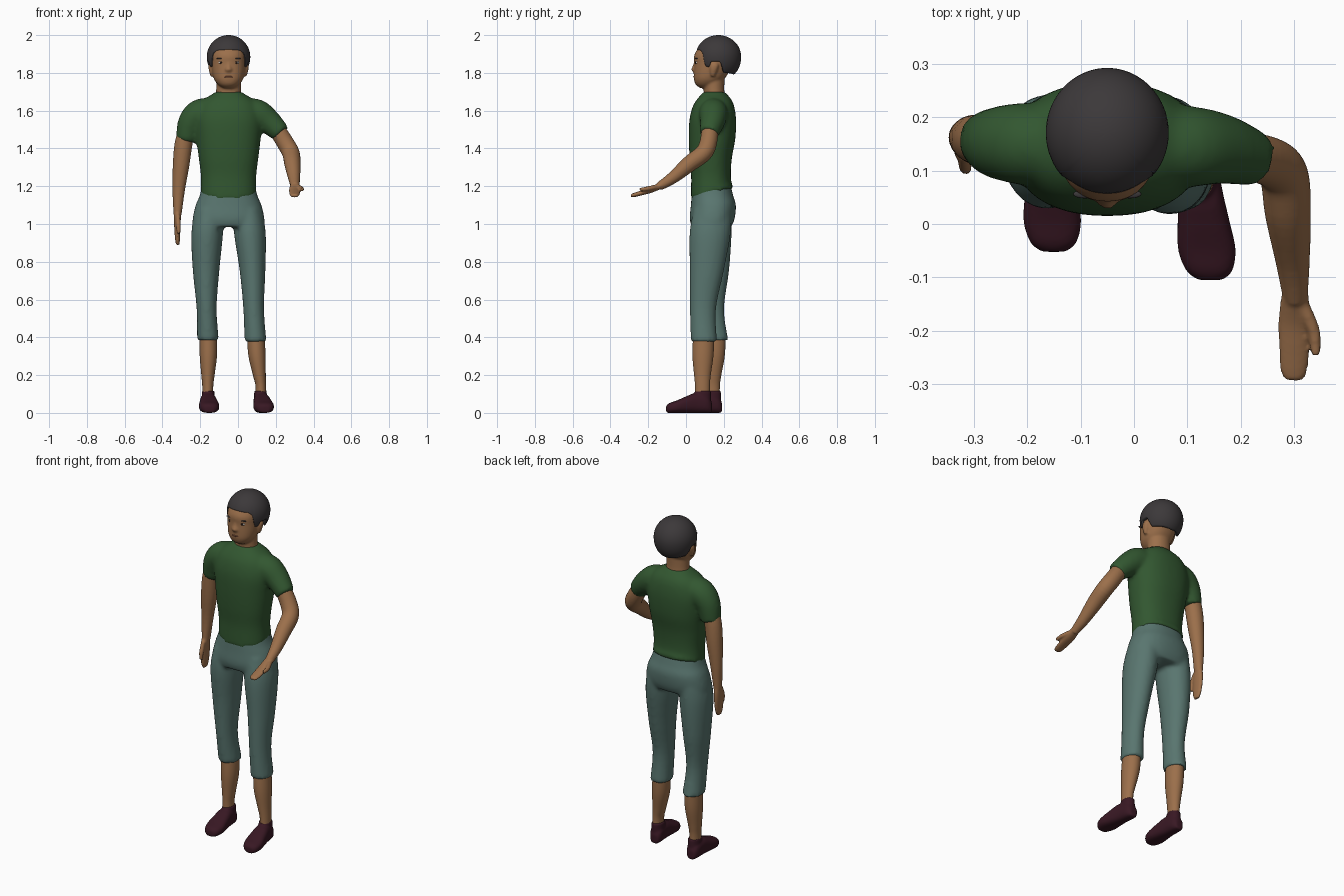
import bpy, bmesh, math
from mathutils import Vector

CX = -0.05  # centre line of the body


def material(name, rgb):
    m = bpy.data.materials.new(name)
    m.diffuse_color = (*rgb, 1)
    return m


SKIN = material("skin", (0.33, 0.16, 0.07))
SHIRT = material("green_cloth", (0.032, 0.095, 0.03))
PANTS = material("grey_green_cloth", (0.10, 0.18, 0.16))
SHOES = material("dark_red_leather", (0.04, 0.009, 0.017))
HAIR = material("dark_hair", (0.045, 0.04, 0.042))
WHITE = material("eye_white", (0.6, 0.55, 0.5))
DARK = material("iris", (0.02, 0.012, 0.01))
LIP = material("lip", (0.24, 0.09, 0.05))


def spline(pts, steps=5):
    """Catmull-Rom through stations (x, y, z, ru, rv)."""
    pts = [Vector(p if len(p) == 5 else (*p, p[3])) for p in pts]
    ext = [pts[0]] + pts + [pts[-1]]
    out = []
    for a, b, c, d in zip(ext, ext[1:], ext[2:], ext[3:]):
        for i in range(steps):
            t = i / steps
            out.append(0.5 * (2 * b + (c - a) * t + (2 * a - 5 * b + 4 * c - d) * t * t
                              + (3 * b - a - 3 * c + d) * t ** 3))
    return out + [pts[-1]]


def tube(bm, pts, axis=None, ref=(1, 0, 0), power=2.0, n=32):
    """Loft superellipse rings; rings face `axis`, or the path if None."""
    st = spline(pts)
    rings = []
    for i, s in enumerate(st):
        p = Vector(s[:3])
        t = Vector(axis) if axis else (Vector(st[min(i + 1, len(st) - 1)][:3])
                                       - Vector(st[max(i - 1, 0)][:3])).normalized()
        r = Vector(ref)
        u = (r - t * r.dot(t)).normalized()
        v = t.cross(u)
        ring = []
        for k in range(n):
            c, q = math.cos(math.tau * k / n), math.sin(math.tau * k / n)
            c = math.copysign(abs(c) ** (2 / power), c)
            q = math.copysign(abs(q) ** (2 / power), q)
            ring.append(bm.verts.new(p + u * c * s[3] + v * q * s[4]))
        rings.append(ring)
    for a, b in zip(rings, rings[1:]):
        for k in range(n):
            bm.faces.new((a[k], a[(k + 1) % n], b[(k + 1) % n], b[k]))
    bm.faces.new(rings[0])
    bm.faces.new(rings[-1])


def body_rings(rows):
    """Rows (z, half width, front y, back y) -> stations on the centre line."""
    return [(CX, (f + b) / 2, z, w, (b - f) / 2) for z, w, f, b in rows]


def finish(bm, name, mat, voxel=None, smooth=5):
    bmesh.ops.recalc_face_normals(bm, faces=bm.faces)
    for f in bm.faces:
        f.smooth = True
    me = bpy.data.meshes.new(name)
    bm.to_mesh(me)
    bm.free()
    me.materials.append(mat)
    ob = bpy.data.objects.new(name, me)
    bpy.context.collection.objects.link(ob)
    if voxel:
        m = ob.modifiers.new("blend", 'REMESH')
        m.mode, m.voxel_size, m.use_smooth_shade = 'VOXEL', voxel, True
        s = ob.modifiers.new("soften", 'SMOOTH')
        s.factor, s.iterations = 0.5, smooth
    return ob


def ball(name, mat, loc, size):
    bm = bmesh.new()
    bmesh.ops.create_uvsphere(bm, u_segments=20, v_segments=12, radius=1)
    for v in bm.verts:
        v.co = Vector(loc) + Vector(a * b for a, b in zip(v.co, size))
    return finish(bm, name, mat)


UP = (0, 0, 1)

# Shirt: torso plus two sleeves, hem dipping at the front
bm = bmesh.new()
tube(bm, body_rings([(1.15, .149, .026, .25), (1.19, .147, .027, .243), (1.26, .147, .027, .237),
                     (1.35, .158, .019, .243), (1.45, .17, .015, .261), (1.55, .178, .018, .265),
                     (1.62, .16, .035, .256), (1.66, .13, .058, .24), (1.685, .09, .08, .218),
                     (1.70, .07, .09, .207)]), UP, power=2.3, n=48)
for v in bm.verts:
    if v.co.z < 1.175:
        v.co.z += (v.co.y - 0.1) * 0.3
tube(bm, [(-.13, .145, 1.60, .066), (-.20, .15, 1.585, .077), (-.25, .152, 1.535, .069),
          (-.276, .157, 1.44, .054)], ref=(0, 1, 0))
tube(bm, [(.03, .145, 1.60, .066), (.10, .145, 1.585, .076), (.165, .14, 1.54, .066),
          (.23, .12, 1.478, .051)], ref=(0, 1, 0))
finish(bm, "shirt", SHIRT, 0.011, 8)

# Trousers: pelvis plus two cropped legs
bm = bmesh.new()
tube(bm, body_rings([(1.21, .138, .038, .235), (1.15, .153, .03, .25), (1.10, .174, .026, .264),
                     (1.03, .19, .02, .258), (.985, .19, .03, .24)]), UP, power=2.3, n=48)
tube(bm, [(.05, .14, 1.08, .075, .10), (.063, .128, .95, .084, .109), (.077, .11, .75, .068, .09),
          (.083, .09, .55, .055, .069), (.093, .095, .375, .058, .07)], UP)
tube(bm, [(-.15, .14, 1.08, .075, .10), (-.163, .135, .95, .084, .107), (-.169, .138, .75, .07, .09),
          (-.166, .133, .55, .053, .069), (-.159, .153, .385, .058, .071)], UP)
finish(bm, "trousers", PANTS, 0.011, 5)

# Lower legs
for name, pts in {
    "left_lower_leg": [(.093, .095, .44, .045, .055), (.1, .09, .31, .046, .056),
                       (.113, .087, .2, .034, .044), (.121, .087, .14, .028, .039),
                       (.121, .087, .06, .03, .04)],
    "right_lower_leg": [(-.158, .155, .44, .045, .055), (-.157, .15, .31, .046, .056),
                        (-.159, .143, .2, .035, .044), (-.16, .14, .14, .029, .039),
                        (-.16, .14, .06, .03, .04)]}.items():
    bm = bmesh.new()
    tube(bm, pts, UP)
    finish(bm, name, SKIN)

# Shoes: foot lofted heel to toe, plus an ankle collar
FOOT = [(0, .022, .055), (.025, .037, .09), (.085, .043, .105), (.135, .049, .088),
        (.185, .054, .066), (.225, .043, .052), (.242, .022, .038)]
for name, heel_x, toe_x, heel_y in (("left_shoe", .115, .143, .137), ("right_shoe", -.162, -.15, .19)):
    bm = bmesh.new()
    tube(bm, [(heel_x + (toe_x - heel_x) * d / .242, heel_y - d, h / 2, w, h / 2) for d, w, h in FOOT],
         (0, -1, 0), power=2.6)
    tube(bm, [(heel_x + .004, heel_y - .048, .04, .036, .045),
              (heel_x + .004, heel_y - .048, .118, .033, .043)], UP)
    finish(bm, name, SHOES, 0.006, 5)

# Left arm reaching forward, palm up
bm = bmesh.new()
tube(bm, [(.20, .128, 1.51, .044), (.25, .118, 1.43, .046), (.28, .092, 1.375, .046),
          (.288, .02, 1.32, .043), (.297, -.07, 1.245, .032), (.302, -.14, 1.2, .023)], ref=(1, 0, 1))
tube(bm, [(.302, -.12, 1.212, .024, .019), (.3, -.18, 1.182, .03, .015), (.3, -.23, 1.166, .029, .013),
          (.299, -.275, 1.153, .025, .011), (.298, -.292, 1.149, .016, .008)])
tube(bm, [(.312, -.145, 1.2, .013), (.336, -.2, 1.188, .012), (.340, -.245, 1.182, .009)])
finish(bm, "left_arm", SKIN, 0.005, 3)

# Right arm hanging at the side
bm = bmesh.new()
tube(bm, [(-.27, .155, 1.5, .045), (-.289, .157, 1.42, .047), (-.301, .16, 1.315, .044),
          (-.314, .162, 1.18, .033), (-.32, .158, 1.05, .021, .027)])
tube(bm, [(-.32, .158, 1.07, .02, .026), (-.321, .153, 1.02, .018, .036), (-.321, .15, .97, .016, .037),
          (-.320, .147, .92, .013, .031), (-.319, .146, .89, .009, .018)], UP)
tube(bm, [(-.318, .13, 1.045, .012), (-.316, .108, .995, .012), (-.314, .102, .95, .009)])
finish(bm, "right_arm", SKIN, 0.005, 3)

# Head and neck with nose and ears
bm = bmesh.new()
tube(bm, body_rings([(1.72, .03, .075, .14), (1.738, .056, .052, .17), (1.765, .076, .042, .2),
                     (1.80, .086, .041, .225), (1.85, .092, .043, .25), (1.895, .093, .044, .262),
                     (1.94, .08, .072, .25), (1.97, .05, .11, .22)]), UP, power=2.2)
tube(bm, body_rings([(1.64, .075, .09, .215), (1.70, .066, .094, .203), (1.79, .066, .085, .205)]), UP)
tube(bm, [(CX, .056, 1.872, .009, .010), (CX, .05, 1.84, .012, .013), (CX, .045, 1.817, .019, .017),
          (CX, .05, 1.802, .014, .010)], UP)
for s in (-1, 1):
    tube(bm, [(CX + s * .088, .142, 1.782, .008, .01), (CX + s * .092, .146, 1.815, .013, .02),
              (CX + s * .094, .15, 1.84, .012, .022), (CX + s * .092, .15, 1.855, .007, .012)], UP, n=16)
finish(bm, "head_and_neck", SKIN, 0.006, 4)

# Face details
for side, s in (("left", 1), ("right", -1)):
    x = CX + s * .04
    ball(side + "_eye", WHITE, (x, .062, 1.855), (.015, .012, .008))
    ball(side + "_iris", DARK, (x, .053, 1.855), (.007, .005, .007))
    ball(side + "_eyebrow", HAIR, (x + s * .002, .056, 1.876), (.022, .008, .004))
ball("mouth", LIP, (CX, .048, 1.779), (.026, .01, .006))

# Hair: a cap whose lower edge follows the hairline (angle from front, angle from crown)
LINE = [(0, 70), (35, 72), (47, 80), (53, 116), (64, 118), (70, 103), (95, 103), (106, 136), (180, 146)]


def hairline(a):
    for (a0, p0), (a1, p1) in zip(LINE, LINE[1:]):
        if a <= a1:
            return p0 + (p1 - p0) * (a - a0) / (a1 - a0)
    return LINE[-1][1]


bm = bmesh.new()
N, M = 120, 24
grid = []
for i in range(N):
    az = -180 + 360 * i / N
    col = []
    for j in range(1, M + 1):
        p = math.radians(hairline(abs(az)) * j / M)
        r = math.sin(p) if p < math.pi / 2 else math.sin(p) ** 0.7
        a = math.radians(az)
        col.append(bm.verts.new((CX + .115 * r * math.sin(a), .171 - .121 * r * math.cos(a),
                                 1.885 + .115 * math.cos(p))))
    grid.append(col)
crown = bm.verts.new((CX, .171, 2.0))
for i in range(N):
    a, b = grid[i], grid[(i + 1) % N]
    bm.faces.new((crown, a[0], b[0]))
    for j in range(M - 1):
        bm.faces.new((a[j], a[j + 1], b[j + 1], b[j]))
hair = finish(bm, "hair", HAIR)
thick = hair.modifiers.new("thickness", 'SOLIDIFY')
thick.thickness, thick.offset = 0.02, -1
